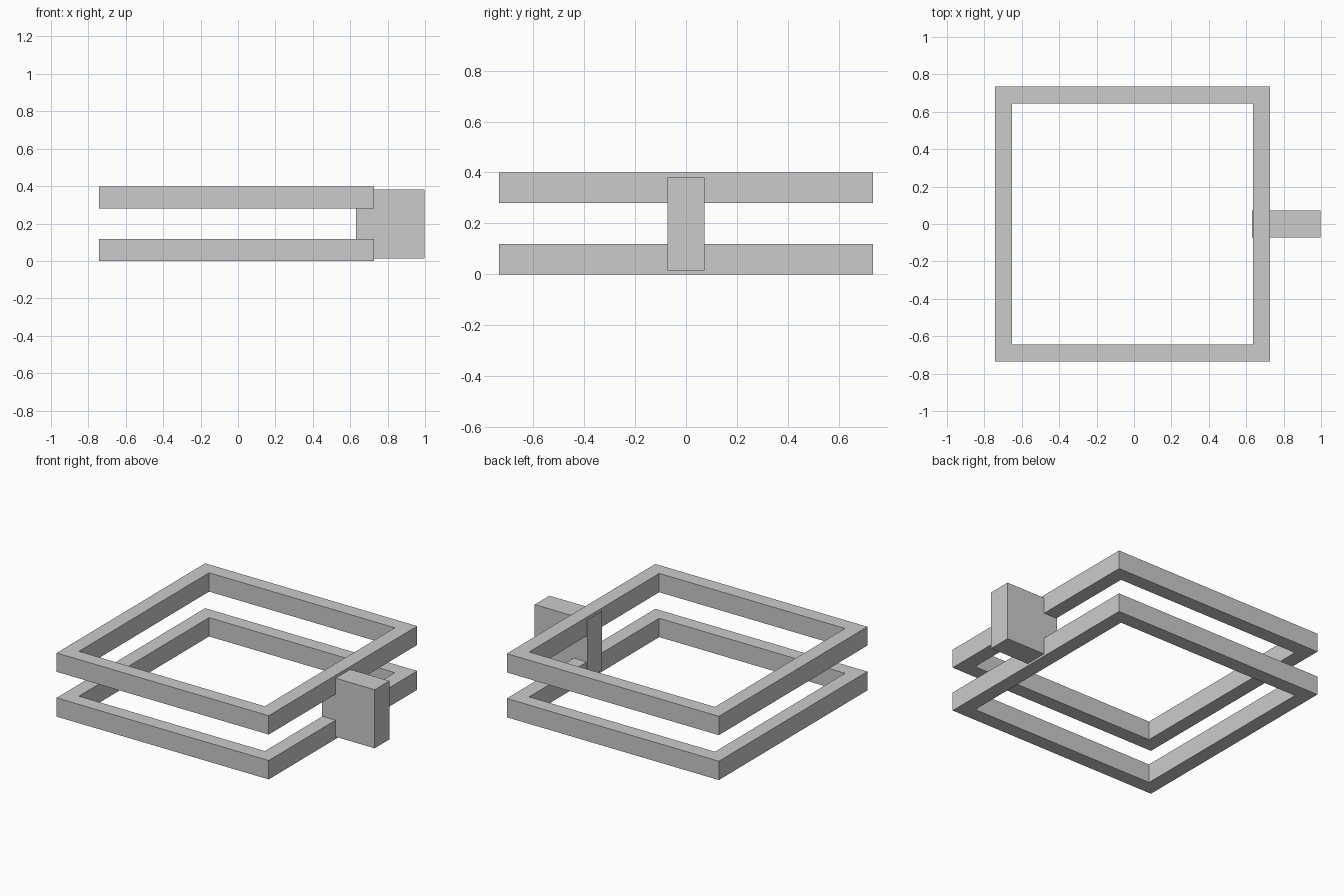
import bpy, bmesh

if "Cube" in bpy.data.objects:
    bpy.data.objects.remove(bpy.data.objects["Cube"])

CX = -0.0075          # frame centre in x
OUTER, INNER = 0.735, 0.644
HEIGHT = 0.118


def make_object(name, bm):
    bmesh.ops.recalc_face_normals(bm, faces=bm.faces)
    mesh = bpy.data.meshes.new(name)
    bm.to_mesh(mesh)
    bm.free()
    obj = bpy.data.objects.new(name, mesh)
    bpy.context.collection.objects.link(obj)
    return obj


def square_frame(name, z0, z1):
    """Square ring with a rectangular cross-section."""
    bm = bmesh.new()
    corners = [(-1, -1), (1, -1), (1, 1), (-1, 1)]
    section = [(OUTER, z0), (OUTER, z1), (INNER, z1), (INNER, z0)]
    loops = [[bm.verts.new((CX + sx * r, sy * r, z)) for r, z in section]
             for sx, sy in corners]
    for i in range(4):
        a, b = loops[i], loops[(i + 1) % 4]
        for j in range(4):
            k = (j + 1) % 4
            bm.faces.new((a[j], b[j], b[k], a[k]))
    return make_object(name, bm)


def box(name, lo, hi):
    bm = bmesh.new()
    bmesh.ops.create_cube(bm, size=1)
    for v in bm.verts:
        v.co = [(l + h) / 2 + c * (h - l) for c, l, h in zip(v.co, lo, hi)]
    return make_object(name, bm)


# Two stacked square frames
square_frame("lower_frame", 0.0, HEIGHT)
square_frame("upper_frame", 0.281, 0.281 + HEIGHT)

# Block joining the frames on the right side
box("side_block", (0.632, -0.0725, 0.014), (0.998, 0.0725, 0.381))
